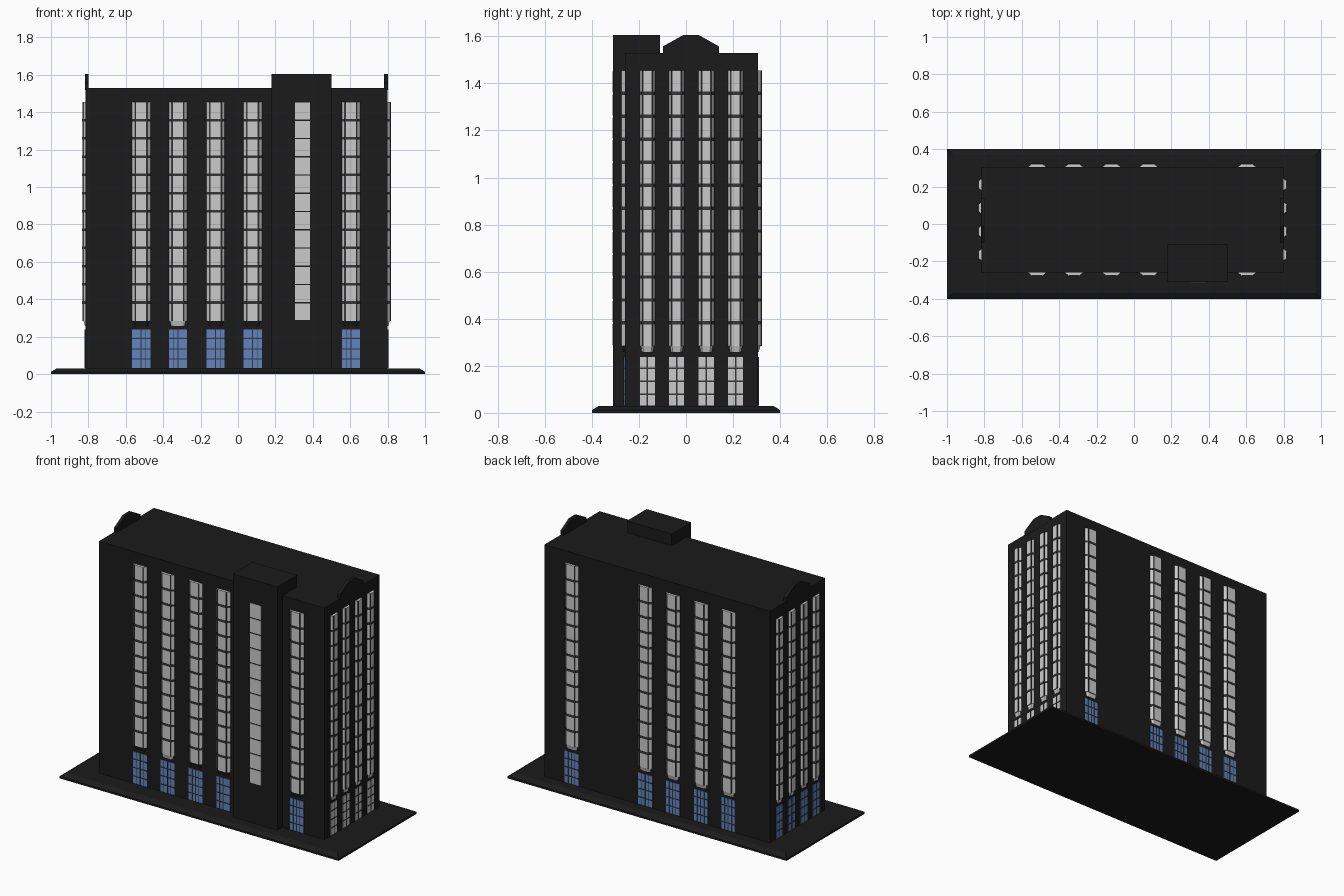
import bpy, bmesh, math
from mathutils import Matrix, Vector

if "Cube" in bpy.data.objects:
    bpy.data.objects.remove(bpy.data.objects["Cube"])


def material(name, rgb):
    m = bpy.data.materials.new(name)
    m.diffuse_color = (*rgb, 1)
    m.use_nodes = True
    m.node_tree.nodes["Principled BSDF"].inputs["Base Color"].default_value = m.diffuse_color
    return m


DARK = material("dark_stone", (0.011, 0.011, 0.011))
FRAME = material("dark_frame", (0.035, 0.035, 0.035))
BLUE = material("blue_glass", (0.12, 0.23, 0.52))


def finish(name, bm, mat=None):
    bmesh.ops.recalc_face_normals(bm, faces=bm.faces)
    mesh = bpy.data.meshes.new(name)
    bm.to_mesh(mesh)
    bm.free()
    obj = bpy.data.objects.new(name, mesh)
    bpy.context.collection.objects.link(obj)
    if mat:
        mesh.materials.append(mat)
    return obj


def loft(bm, low, high, mat=Matrix()):
    """Closed solid between two matching 3D outlines."""
    a = [bm.verts.new(mat @ Vector(p)) for p in low]
    b = [bm.verts.new(mat @ Vector(p)) for p in high]
    n = len(a)
    bm.faces.new(a[::-1])
    bm.faces.new(b)
    for i in range(n):
        bm.faces.new((a[i], a[(i + 1) % n], b[(i + 1) % n], b[i]))


def rect(x0, x1, y0, y1, z):
    return [(x0, y0, z), (x1, y0, z), (x1, y1, z), (x0, y1, z)]


def box(bm, x0, x1, y0, y1, z0, z1, mat=Matrix()):
    loft(bm, rect(x0, x1, y0, y1, z0), rect(x0, x1, y0, y1, z1), mat)


def bay_outline(w, inner, depth, z):
    """Splayed bay plan: the wall is at y=0, outward is -y."""
    return [(-w, 0.01, z), (-w, 0, z), (-inner, -depth, z),
            (inner, -depth, z), (w, 0, z), (w, 0.01, z)]


# Plinth with sloped rim
bm = bmesh.new()
box(bm, -1, 1, -0.4, 0.4, 0, 0.012)
loft(bm, rect(-1, 1, -0.4, 0.4, 0.012), rect(-0.97, 0.97, -0.37, 0.37, 0.03))
finish("plinth", bm, DARK)

# Main block and stair tower
X0, X1, Y0, Y1 = -0.815, 0.80, -0.26, 0.305
bm = bmesh.new()
box(bm, X0, X1, Y0, Y1, 0.03, 1.53)
finish("main_block", bm, DARK)
bm = bmesh.new()
box(bm, 0.18, 0.50, -0.31, -0.11, 0.03, 1.605)
finish("stair_tower", bm, DARK)

# Gable parapets on both ends
GABLE = [(-0.098, 1.52), (0.14, 1.52), (0.14, 1.557), (0.055, 1.605),
         (-0.012, 1.605), (-0.098, 1.557)]
for name, a, b in (("left_gable", X0 - 0.003, X0 + 0.017),
                   ("right_gable", X1 - 0.02, X1 + 0.001)):
    bm = bmesh.new()
    loft(bm, [(a, y, z) for y, z in GABLE], [(b, y, z) for y, z in GABLE])
    finish(name, bm, DARK)

# Facades: glazed bays, floor bands, corbels and ground windows
LONG = [-0.518, -0.321, -0.12, 0.078, 0.604]
SHORT = [-0.164, -0.04, 0.086, 0.211]
FLOORS, BOTTOM, TOP = 12, 0.285, 1.455
STEP = (TOP - BOTTOM) / FLOORS
SIDES = [
    ("front", 0, [(x, Y0) for x in LONG], 0.049, BLUE),
    ("back", 180, [(x, Y1) for x in LONG], 0.049, BLUE),
    ("right", 90, [(X1, y) for y in SHORT], 0.032, None),
    ("left", 270, [(X0, y) for y in SHORT], 0.032, BLUE),
]
for side, angle, spots, w, ground_mat in SIDES:
    glass, trim, ground = bmesh.new(), bmesh.new(), bmesh.new()
    inner, d = w * 0.62, 0.016
    for i, (x, y) in enumerate(spots):
        M = Matrix.Translation((x, y, 0)) @ Matrix.Rotation(math.radians(angle), 4, 'Z')
        loft(glass, bay_outline(w, inner, d, BOTTOM), bay_outline(w, inner, d, TOP), M)
        # floor bands and corner posts
        for k in range(1, FLOORS):
            z = BOTTOM + k * STEP
            loft(trim, bay_outline(w + .001, inner + .001, d + .002, z - .007),
                 bay_outline(w + .001, inner + .001, d + .002, z + .007), M)
        for u in (-inner, inner):
            box(trim, u - .003, u + .003, -d - .001, 0, BOTTOM, TOP, M)
        # tapered corbel under the bay
        corbel = bmesh.new()
        loft(corbel, bay_outline(w * .72, w * .5, .004, 0.258),
             bay_outline(w * .85, w * .6, .011, BOTTOM - .001), M)
        dark = side == "front" and i != 1
        finish(f"{side}_corbel_{i + 1}", corbel, DARK if dark else None)
        # ground window with glazing bars
        box(ground, -w, w, -.003, .01, 0.032, 0.238, M)
        box(trim, -.003, .003, -.005, 0, 0.032, 0.238, M)
        if w > 0.04:
            for u in (-w * .5, w * .5):
                box(trim, u - .001, u + .001, -.005, 0, 0.032, 0.238, M)
        for z in (0.08, 0.135, 0.19):
            box(trim, -w, w, -.005, 0, z - .003, z + .003, M)
    finish(f"{side}_bay_glass", glass)
    finish(f"{side}_window_trim", trim, FRAME)
    finish(f"{side}_ground_windows", ground, ground_mat)

# Flat windows up the stair tower
bm = bmesh.new()
for k in range(FLOORS):
    z = BOTTOM + k * STEP
    box(bm, 0.304, 0.384, -0.312, -0.30, z + .003, z + STEP - .004)
finish("tower_windows", bm)
